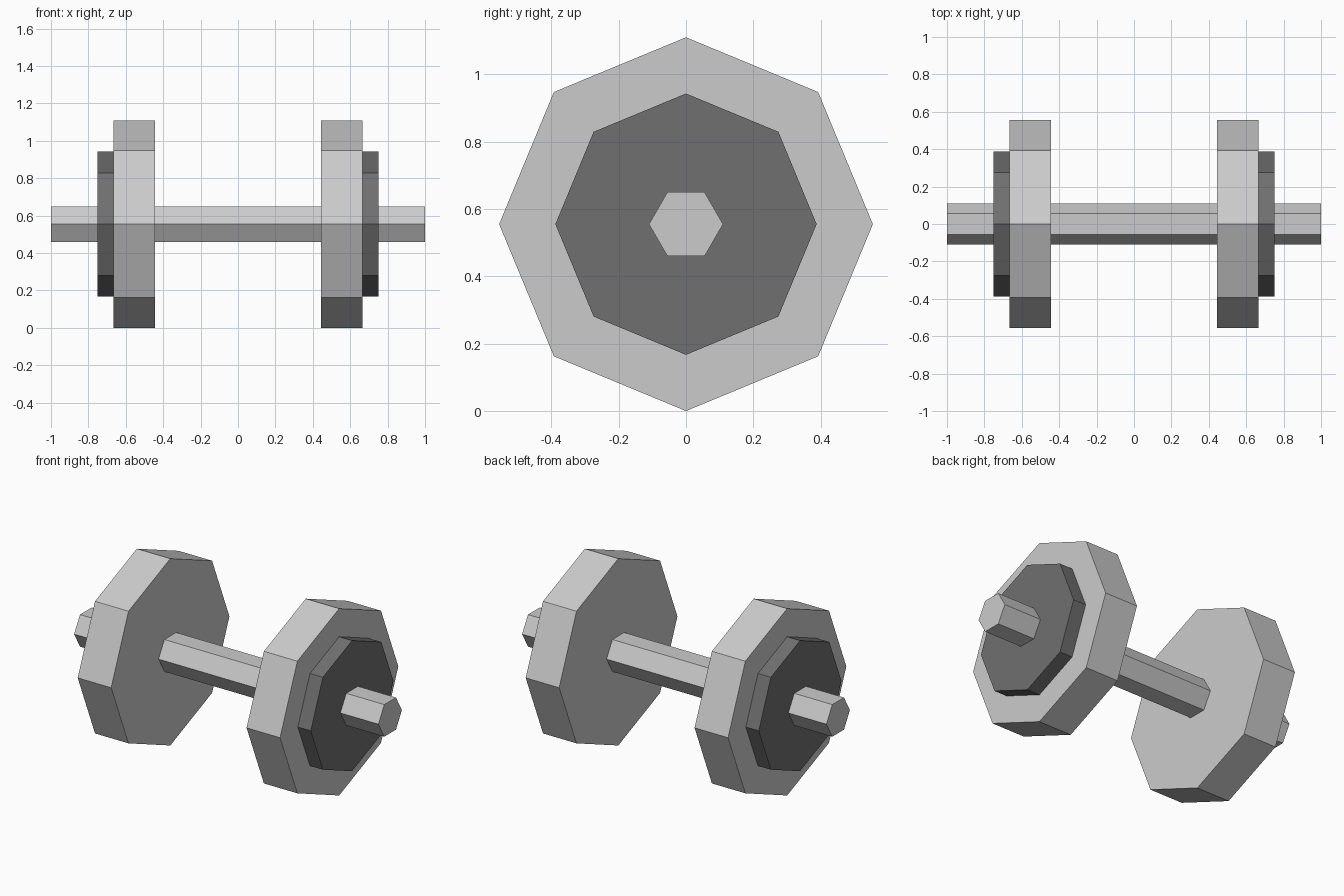
import bpy, bmesh
from math import cos, sin, tau

if "Cube" in bpy.data.objects:
    bpy.data.objects.remove(bpy.data.objects["Cube"])

AXIS_Z = 0.555


def prism(name, sides, radius, x0, x1, material=None):
    """Flat-sided prism along x, with a corner on the +y side."""
    bm = bmesh.new()
    ring = [bm.verts.new((x0, radius * cos(tau * i / sides),
                          AXIS_Z + radius * sin(tau * i / sides)))
            for i in range(sides)]
    face = bm.faces.new(ring)
    top = bmesh.ops.extrude_face_region(bm, geom=[face], use_keep_orig=True)["geom"]
    moved = [v for v in top if isinstance(v, bmesh.types.BMVert)]
    bmesh.ops.translate(bm, verts=moved, vec=(x1 - x0, 0, 0))
    bmesh.ops.recalc_face_normals(bm, faces=bm.faces)
    mesh = bpy.data.meshes.new(name)
    bm.to_mesh(mesh)
    bm.free()
    if material:
        mesh.materials.append(material)
    obj = bpy.data.objects.new(name, mesh)
    bpy.context.collection.objects.link(obj)
    return obj


dark = bpy.data.materials.new("dark_grey")
dark.diffuse_color = (0.16, 0.16, 0.16, 1)
dark.use_nodes = True
dark.node_tree.nodes["Principled BSDF"].inputs["Base Color"].default_value = dark.diffuse_color

# Hexagonal handle bar
prism("handle_bar", 6, 0.11, -1.0, 1.0)

# Octagonal weight plate and smaller dark outer plate at each end
for side, s in (("left", -1), ("right", 1)):
    prism(f"weight_plate_{side}", 8, 0.555, s * 0.445, s * 0.665)
    prism(f"outer_plate_{side}", 8, 0.388, s * 0.665, s * 0.75, dark)
